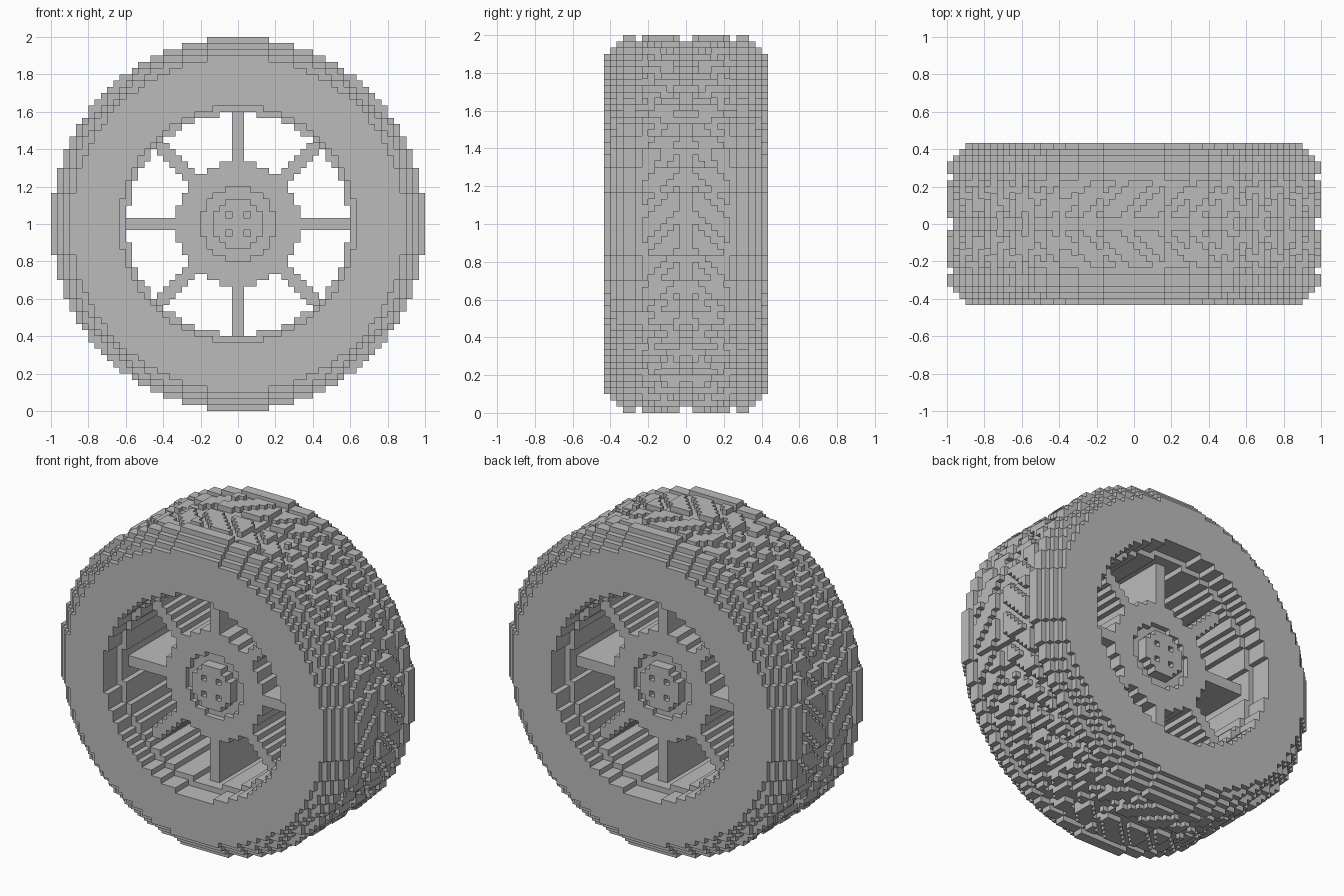
import bpy
import bmesh
import math
from mathutils import Vector

cube = bpy.data.objects.get("Cube")
if cube:
    bpy.data.objects.remove(cube, do_unlink=True)

# Block grid: wheel radius and half width counted in blocks
R, W = 30, 13
SIZE = 1 / R
TREADS = 32

grey = bpy.data.materials.new("plain_grey")
grey.use_nodes = True
grey.diffuse_color = (0.5, 0.5, 0.5, 1)
grey.node_tree.nodes["Principled BSDF"].inputs["Base Color"].default_value = (0.5, 0.5, 0.5, 1)


def tyre_radius(layer, angle):
    """Outer radius for a layer counted outward from the middle of the tread."""
    if layer > 10:                       # stepped shoulders
        return R - (layer - 10)
    if layer in (1, 8):                  # grooves running round the tyre
        return R - 1
    if layer < 8:                        # chevron grooves
        turn = (angle + (layer - 2) / R) * TREADS / (2 * math.pi)
        if turn % 1 < 0.36:
            return R - 1
    return R


def part_at(x, y, z):
    """Name of the part filling the block centred here, or None."""
    r = math.hypot(x, z)
    layer = int(abs(y)) + 1
    depth = W - layer
    ax, az = abs(x), abs(z)
    if r >= 19:
        return "tyre" if r < tyre_radius(layer, math.atan2(z, x)) else None
    if r >= 17.75:
        return "rim" if depth >= 4 else None
    if r < 4:
        bolt_hole = ax == az == 1.5 and depth < 6
        return "hub_cap" if depth >= 5 and not bolt_hole else None
    if r < 10:
        return "hub" if depth >= (7 if r < 6 else 6) else None
    if depth >= 6 and (min(ax, az) < 1 or abs(ax - az) < 1.5):
        return "spokes"
    return None


# Fill the grid
blocks = {}
for i in range(-R, R):
    for k in range(-R, R):
        for j in range(-W, W):
            part = part_at(i + 0.5, j + 0.5, k + 0.5)
            if part:
                blocks[i, j, k] = part

# The six sides of a block, each with its outward direction and two edges
SIDES = []
for axis in range(3):
    u, v = Vector(), Vector()
    u[(axis + 1) % 3] = 1
    v[(axis + 2) % 3] = 1
    n = u.cross(v)
    SIDES += [(n, n, u, v), (-n, Vector(), v, u)]


def build_part(name):
    """Mesh the exposed block sides belonging to one part."""
    bm = bmesh.new()
    corners = {}

    def corner(p):
        key = tuple(int(c) for c in p)
        if key not in corners:
            corners[key] = bm.verts.new((p + Vector((0, 0, R))) * SIZE)
        return corners[key]

    for cell, owner in blocks.items():
        if owner != name:
            continue
        base = Vector(cell)
        for n, start, u, v in SIDES:
            if tuple(int(c) for c in base + n) in blocks:
                continue
            o = base + start
            bm.faces.new([corner(p) for p in (o, o + u, o + u + v, o + v)])
    mesh = bpy.data.meshes.new(name)
    bm.to_mesh(mesh)
    bm.free()
    mesh.materials.append(grey)
    bpy.context.collection.objects.link(bpy.data.objects.new(name, mesh))


for part_name in ("tyre", "rim", "spokes", "hub", "hub_cap"):
    build_part(part_name)
